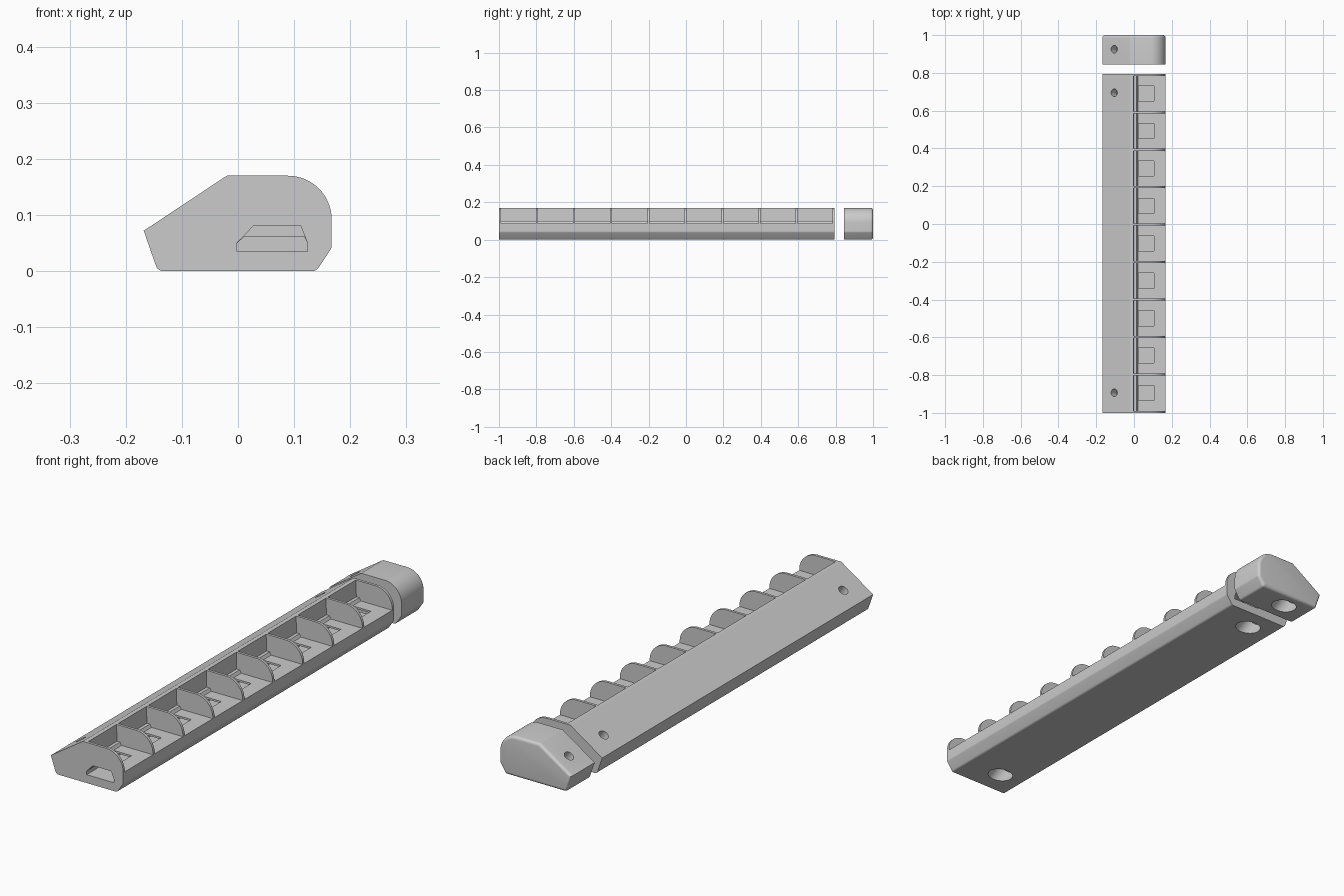
import bpy, bmesh, math
from mathutils import Matrix, Vector

if "Cube" in bpy.data.objects:
    bpy.data.objects.remove(bpy.data.objects["Cube"])

gray = bpy.data.materials.new("light_gray")
gray.diffuse_color = (0.6, 0.6, 0.6, 1)
gray.use_nodes = True
gray.node_tree.nodes["Principled BSDF"].inputs["Base Color"].default_value = gray.diffuse_color


def finish(bm, name, cutter=False):
    bmesh.ops.recalc_face_normals(bm, faces=bm.faces)
    me = bpy.data.meshes.new(name)
    bm.to_mesh(me)
    bm.free()
    me.materials.append(gray)
    ob = bpy.data.objects.new(name, me)
    ob.hide_render = cutter
    bpy.context.collection.objects.link(ob)
    return ob


def prism(bm, pts, y0, y1):
    """Extrude an (x, z) outline along y; returns the far face."""
    a = [bm.verts.new((x, y0, z)) for x, z in pts]
    b = [bm.verts.new((x, y1, z)) for x, z in pts]
    n = len(pts)
    bm.faces.new(a)
    for i in range(n):
        bm.faces.new((a[i], a[(i + 1) % n], b[(i + 1) % n], b[i]))
    return bm.faces.new(b)


def cut(ob, bm, name):
    cutter = finish(bm, name, True)
    mod = ob.modifiers.new(name, 'BOOLEAN')
    mod.operation, mod.solver, mod.object = 'DIFFERENCE', 'EXACT', cutter
    bpy.ops.object.select_all(action='DESELECT')
    bpy.context.view_layer.objects.active = ob
    ob.select_set(True)
    bpy.ops.object.modifier_apply(modifier=name)
    bpy.data.objects.remove(cutter)


def arc(cx, cz, r, a0, a1, n):
    return [(cx + r * math.cos(math.radians(a0 + (a1 - a0) * i / n)),
             cz + r * math.sin(math.radians(a0 + (a1 - a0) * i / n))) for i in range(n + 1)]


# Shared outline, seen from the front
outline = [(-0.168, 0.072), (-0.02, 0.17)]
outline += arc(0.089, 0.092, 0.078, 90, 0, 16)
outline += arc(0.152, 0.046, 0.015, 0, -35, 4)
outline += arc(0.132, 0.014, 0.014, -35, -90, 5)
outline += arc(-0.133, 0.014, 0.014, -90, -158, 6)

# Screw holes run square to the sloped face
AXIS = Vector((-0.552, 0, 0.834))
TILT = AXIS.to_track_quat('Z', 'Y').to_matrix().to_4x4()


def bore(y, radius, low, high):
    bm = bmesh.new()
    mid = Vector((-0.105, y, 0.114)) + AXIS * (low + high) / 2
    bmesh.ops.create_cone(bm, cap_ends=True, segments=32, radius1=radius, radius2=radius,
                          depth=high - low, matrix=Matrix.Translation(mid) @ TILT)
    return bm


def screw_hole(ob, y):
    cut(ob, bore(y, 0.02, -0.1, 0.06), "screw_hole")
    cut(ob, bore(y, 0.045, -0.25, -0.05), "counterbore")


# Main rack body
Y0, Y1, WALL, COUNT = -1.0, 0.795, 0.011, 9
PITCH = (Y1 - Y0 - WALL) / COUNT
bm = bmesh.new()
prism(bm, outline, Y0, Y1)
body = finish(bm, "rack_body")

# Open bays, leaving thin rounded dividers
bays, windows = bmesh.new(), bmesh.new()
for i in range(COUNT):
    start = Y0 + WALL + i * PITCH
    end = start + PITCH - WALL
    mid = (start + end) / 2
    prism(bays, [(-0.004, 0.25), (0.0, 0.1), (0.014, 0.1), (0.021, 0.088),
                 (0.25, 0.088), (0.25, 0.25)], start, end)
    prism(windows, [(0.025, 0.06), (0.105, 0.06), (0.105, 0.12), (0.025, 0.12)],
          mid - 0.04, mid + 0.04)
cut(body, bays, "bays")
cut(body, windows, "windows")

# Channel below the bay floors
bm = bmesh.new()
prism(bm, [(-0.002, 0.035), (0.124, 0.035), (0.124, 0.05), (0.112, 0.08),
           (0.027, 0.08), (-0.002, 0.05)], Y0 - 0.1, Y1 + 0.1)
cut(body, bm, "channel")
for y in (-0.893, 0.695):
    screw_hole(body, y)

# Separate end cap with rounded far rim
bm = bmesh.new()
far = prism(bm, outline, 0.845, 1.0)
bmesh.ops.recalc_face_normals(bm, faces=bm.faces)
bmesh.ops.bevel(bm, geom=list(far.edges), offset=0.013, segments=5, profile=0.5,
                affect='EDGES', clamp_overlap=True)
cap = finish(bm, "end_cap")
bm = bmesh.new()
prism(bm, [(-0.002, 0.035), (0.124, 0.035), (0.124, 0.05), (0.118, 0.062),
           (0.012, 0.062), (-0.002, 0.05)], 0.8, 0.95)
cut(cap, bm, "cap_pocket")
screw_hole(cap, 0.925)

# Smooth the curves, keep the edges crisp
for ob in (body, cap):
    bpy.ops.object.select_all(action='DESELECT')
    ob.select_set(True)
    bpy.context.view_layer.objects.active = ob
    bpy.ops.object.shade_smooth_by_angle(angle=math.radians(25))
